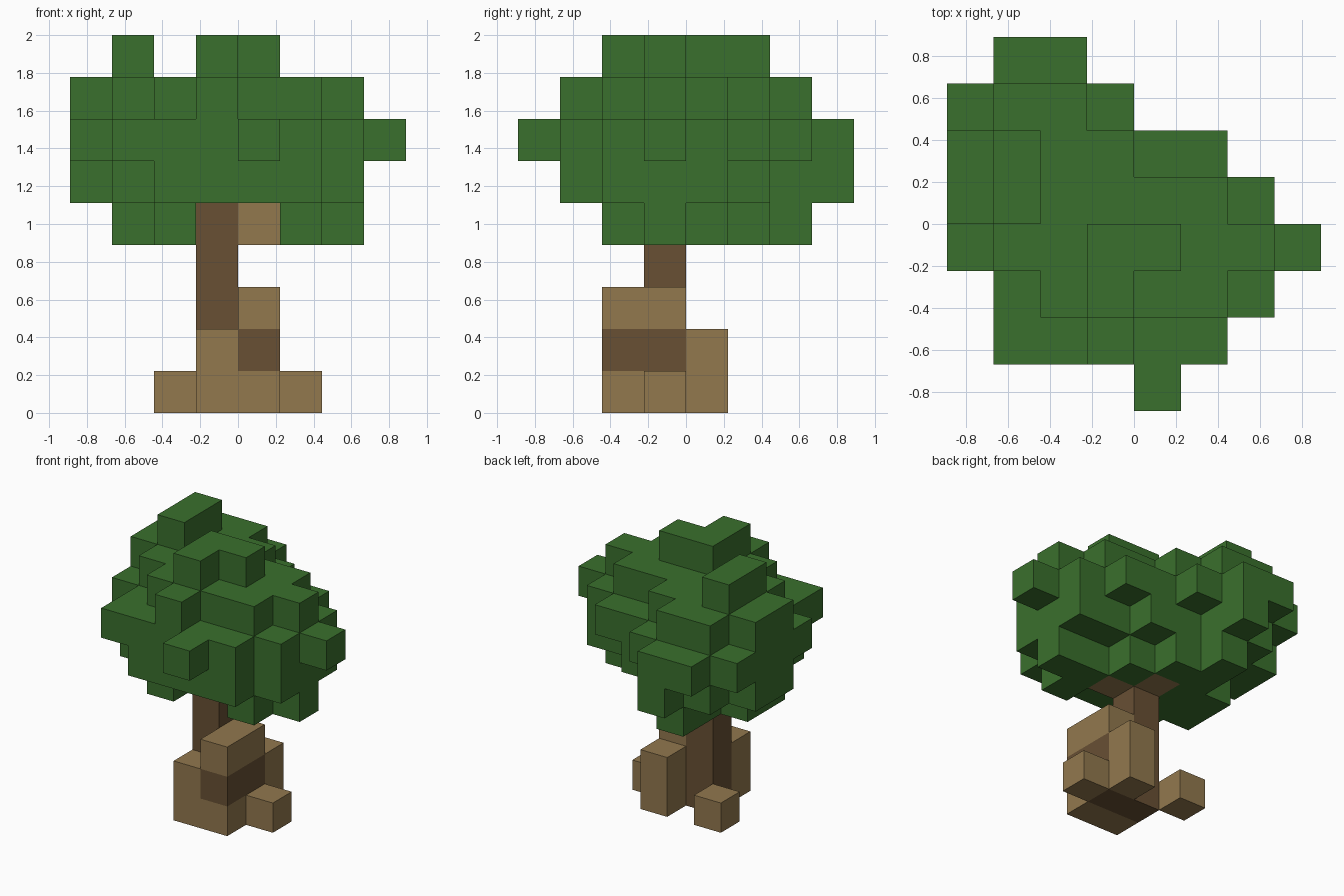
import bpy
import bmesh
from mathutils import Vector

CELL = 2 / 9          # edge length of one block
HALF = 4              # blocks from the centre to each side

default_cube = bpy.data.objects.get("Cube")
if default_cube:
    bpy.data.objects.remove(default_cube, do_unlink=True)


def make_material(name, colour):
    material = bpy.data.materials.new(name)
    material.use_nodes = True
    material.diffuse_color = (*colour, 1)
    shader = material.node_tree.nodes["Principled BSDF"]
    shader.inputs["Base Color"].default_value = (*colour, 1)
    shader.inputs["Roughness"].default_value = 0.9
    return material


def box_cells(xs, ys, zs):
    """Cells of a box given as inclusive (first, last) ranges."""
    spans = [range(first, last + 1) for first, last in (xs, ys, zs)]
    return {(x, y, z) for x in spans[0] for y in spans[1] for z in spans[2]}


def layer_cells(z, first_row, rows):
    """One layer, row by row from front to back, each row an x range."""
    cells = set()
    for y, span in enumerate(rows, first_row):
        cells |= box_cells(span, (y, y), (z, z))
    return cells


def build_blocks(name, cells, solid, material):
    """Make the outer faces of the cells, leaving out those against other blocks."""
    bm = bmesh.new()
    for cell in sorted(cells):
        centre = Vector(cell) + Vector((0.5, 0.5, 0.5))
        for axis in range(3):
            for sign in (-1, 1):
                normal = Vector((0, 0, 0))
                normal[axis] = sign
                neighbour = tuple(int(c + n) for c, n in zip(cell, normal))
                if neighbour in solid:
                    continue
                u = Vector((0, 0, 0))
                u[(axis + 1) % 3] = 0.5
                v = normal.cross(u)
                middle = centre + normal / 2
                corners = [middle - u - v, middle + u - v, middle + u + v, middle - u + v]
                bm.faces.new([bm.verts.new(c) for c in corners])
    bmesh.ops.remove_doubles(bm, verts=bm.verts, dist=0.01)
    bmesh.ops.translate(bm, verts=bm.verts, vec=(-HALF, -HALF, 0))
    bmesh.ops.scale(bm, verts=bm.verts, vec=(CELL, CELL, CELL))
    mesh = bpy.data.meshes.new(name)
    bm.to_mesh(mesh)
    bm.free()
    mesh.materials.append(material)
    obj = bpy.data.objects.new(name, mesh)
    bpy.context.scene.collection.objects.link(obj)
    return obj


# Dark bark: the tall core and the band in the root block
dark_bark = (box_cells((3, 3), (3, 3), (0, 4))
             | box_cells((4, 4), (2, 3), (1, 1))
             | box_cells((4, 4), (3, 3), (0, 0)))

# Light bark: the root blocks and two short branches under the crown
light_bark = (box_cells((3, 4), (2, 2), (0, 1))
              | box_cells((4, 4), (2, 3), (2, 2))
              | box_cells((4, 4), (4, 4), (0, 1))
              | {(5, 3, 0), (2, 4, 0), (4, 3, 4), (3, 4, 4)}) - dark_bark

# Crown of leaves, layer by layer from the bottom
leaves = layer_cells(4, 2, [(2, 2), (1, 2), (1, 2), (2, 3), (2, 2)])
leaves |= box_cells((5, 5), (2, 3), (4, 4)) | {(6, 3, 4), (4, 4, 4)}
leaves |= layer_cells(5, 1, [(2, 5), (1, 6), (1, 6), (0, 6), (0, 4), (1, 2), (2, 2)])
leaves |= layer_cells(6, 0, [(4, 4), (1, 5), (1, 6), (0, 7), (0, 6), (0, 5), (0, 3), (1, 2)])
leaves |= layer_cells(7, 1, [(3, 3), (2, 5), (1, 6), (0, 5), (0, 3), (1, 2)])
leaves |= layer_cells(8, 2, [(3, 3), (3, 4), (1, 1), (1, 1)])

solid = dark_bark | light_bark | leaves
parts = [
    ("trunk_core", dark_bark, make_material("dark brown bark", (0.138, 0.080, 0.034))),
    ("roots_and_branches", light_bark, make_material("light brown bark", (0.287, 0.188, 0.076))),
    ("leaf_crown", leaves, make_material("leaf green", (0.042, 0.162, 0.026))),
]
for name, cells, material in parts:
    build_blocks(name, cells, solid, material)
